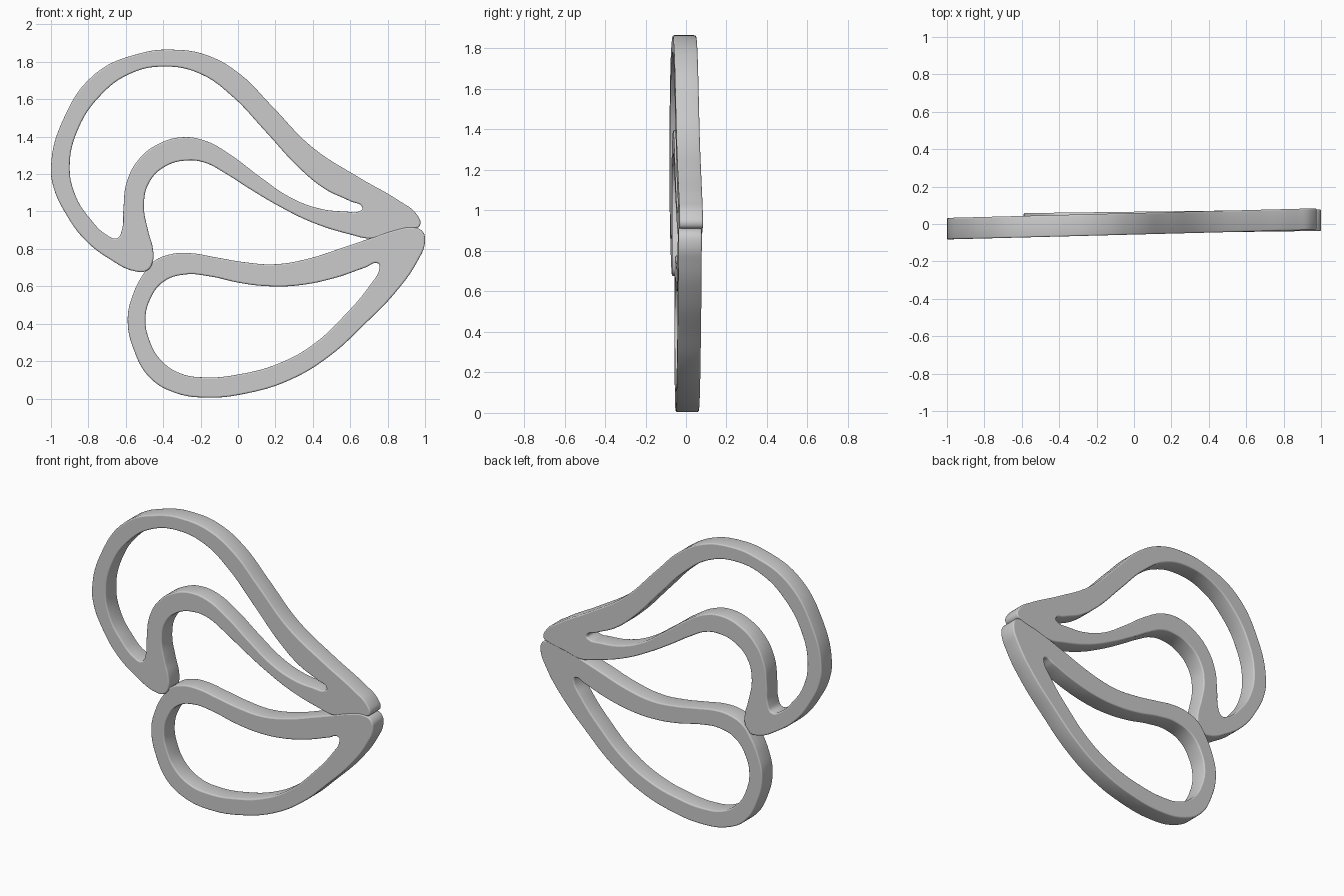
import bpy

THICK, ROUND = 0.115, 0.008


def wing(name, loops, y_mid, slope):
    """Closed smooth outlines (outer, hole) filled, thickened, and tilted."""
    cu = bpy.data.curves.new(name, 'CURVE')
    cu.dimensions = '2D'
    cu.fill_mode = 'BOTH'
    cu.resolution_u = 6
    cu.extrude = THICK / 2 - ROUND
    cu.bevel_depth = ROUND
    cu.bevel_resolution = 2
    cu.offset = -ROUND
    for pts in loops:
        sp = cu.splines.new('BEZIER')
        sp.use_cyclic_u = True
        sp.bezier_points.add(len(pts) - 1)
        for bp, (x, z) in zip(sp.bezier_points, pts):
            bp.co = (x, z, 0)
            bp.handle_left_type = bp.handle_right_type = 'AUTO'
    ob = bpy.data.objects.new(name, cu)
    bpy.context.collection.objects.link(ob)
    bpy.ops.object.select_all(action='DESELECT')
    ob.select_set(True)
    bpy.context.view_layer.objects.active = ob
    bpy.ops.object.convert(target='MESH')
    ob = bpy.context.object
    # stand the plate upright and lean it slightly along x
    for v in ob.data.vertices:
        x, z, d = v.co
        v.co = (x, y_mid + slope * x - d, z)
    bpy.ops.object.shade_smooth_by_angle(angle=0.6)
    return ob


# Upper wing: outer edge and opening
upper_outer = [
    (-1.0, 1.24), (-.94, 1.48), (-.765, 1.735), (-.525, 1.845), (-.35, 1.865),
    (-.165, 1.835), (.01, 1.735), (.18, 1.565), (.395, 1.345), (.65, 1.18),
    (.865, 1.055), (.955, .985), (.973, .925), (.93, .905), (.82, .88),
    (.71, .855), (.6, .877), (.4, .94), (.225, 1.025), (.064, 1.12),
    (-.07, 1.205), (-.175, 1.26), (-.27, 1.273), (-.39, 1.24), (-.475, 1.155),
    (-.503, 1.035), (-.48, .895), (-.455, .8), (-.455, .735), (-.485, .685),
    (-.55, .68), (-.685, .745), (-.82, .85), (-.925, .995), (-.985, 1.125)]
upper_hole = [
    (-.9, 1.24), (-.855, 1.44), (-.74, 1.615), (-.58, 1.735), (-.39, 1.775),
    (-.2, 1.735), (-.03, 1.615), (.145, 1.43), (.33, 1.23), (.465, 1.12),
    (.6, 1.055), (.665, 1.02), (.655, 1.004), (.57, 1.0), (.43, 1.017),
    (.28, 1.075), (.12, 1.183), (-.043, 1.305), (-.175, 1.378), (-.295, 1.397),
    (-.417, 1.365), (-.525, 1.285), (-.594, 1.16), (-.613, 1.01), (-.62, .905),
    (-.647, .857), (-.7, .873), (-.79, .96), (-.867, 1.08)]

# Lower wing: outer edge and opening
lower_outer = [
    (-.59, .425), (-.56, .56), (-.5, .675), (-.455, .73), (-.365, .77),
    (-.255, .777), (-.12, .755), (.04, .728), (.2, .718), (.385, .75),
    (.57, .81), (.71, .857), (.84, .9), (.93, .915), (.985, .895),
    (1.0, .84), (.96, .735), (.84, .565), (.68, .4), (.49, .227),
    (.28, .1), (.04, .026), (-.165, .005), (-.335, .03), (-.47, .11),
    (-.555, .255)]
lower_hole = [
    (-.495, .425), (-.47, .53), (-.4, .623), (-.285, .663), (-.15, .653),
    (.01, .618), (.17, .6), (.33, .606), (.52, .645), (.68, .7),
    (.75, .722), (.757, .7), (.705, .605), (.57, .445), (.41, .295),
    (.225, .19), (.01, .13), (-.175, .113), (-.31, .135), (-.417, .21),
    (-.475, .315)]

wing("upper_wing", (upper_outer, upper_hole), 0.001, 0.026)
wing("lower_wing", (lower_outer, lower_hole), 0.008, 0.0125)
